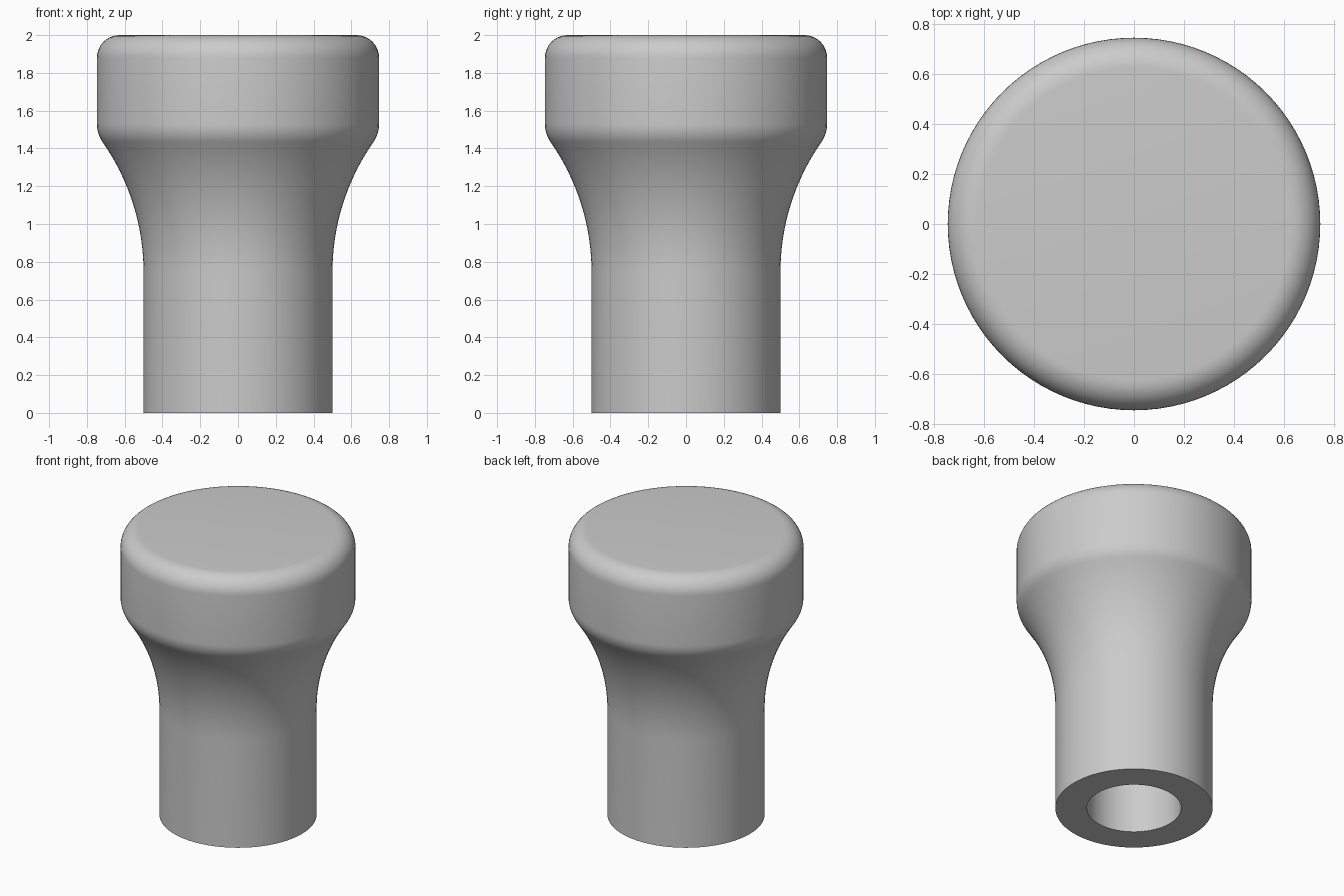
import bpy, bmesh, math

if "Cube" in bpy.data.objects:
    bpy.data.objects.remove(bpy.data.objects["Cube"])

SEGMENTS = 96
STEM_R, HEAD_R, BORE_R = 0.5, 0.747, 0.3
HEIGHT, BORE_DEPTH = 2.0, 1.0
FLARE_R, LIP_R, TOP_R = 1.2, 0.17, 0.12
HEAD_BOTTOM = 1.53


def arc(cx, cz, radius, start, end, steps):
    """Points (r, z) along an arc, angles in radians."""
    return [(cx + radius * math.cos(start + (end - start) * i / steps),
             cz + radius * math.sin(start + (end - start) * i / steps))
            for i in range(steps + 1)]


# Flare angle at which the concave flare meets the rounded lip tangentially
sweep = FLARE_R + LIP_R
theta = math.acos(1 - (HEAD_R - STEM_R) / sweep)
flare_z = HEAD_BOTTOM - sweep * math.sin(theta)

# Half section: blind bore, base ring, stem, flare, lip, rounded top
profile = [(0, BORE_DEPTH), (BORE_R, BORE_DEPTH), (BORE_R, 0), (STEM_R, 0)]
profile += arc(STEM_R + FLARE_R, flare_z, FLARE_R, math.pi, math.pi - theta, 16)
profile += arc(HEAD_R - LIP_R, HEAD_BOTTOM, LIP_R, -theta, 0, 8)[1:]
profile += arc(HEAD_R - TOP_R, HEIGHT - TOP_R, TOP_R, 0, math.pi / 2, 10)
profile.append((0, HEIGHT))

# Revolve the section
bm = bmesh.new()
verts = [bm.verts.new((r, 0, z)) for r, z in profile]
edges = [bm.edges.new(pair) for pair in zip(verts, verts[1:])]
bmesh.ops.spin(bm, geom=verts + edges, cent=(0, 0, 0), axis=(0, 0, 1),
               angle=math.tau, steps=SEGMENTS)
bmesh.ops.remove_doubles(bm, verts=bm.verts, dist=1e-4)
bmesh.ops.recalc_face_normals(bm, faces=bm.faces)
mesh = bpy.data.meshes.new("knob")
bm.to_mesh(mesh)
bm.free()

knob = bpy.data.objects.new("knob", mesh)
bpy.context.collection.objects.link(knob)

# Plain grey material
grey = bpy.data.materials.new("plain_grey")
grey.use_nodes = True
colour = (0.6, 0.6, 0.6, 1)
grey.diffuse_color = colour
grey.node_tree.nodes["Principled BSDF"].inputs["Base Color"].default_value = colour
mesh.materials.append(grey)

bpy.ops.object.select_all(action="DESELECT")
knob.select_set(True)
bpy.context.view_layer.objects.active = knob
bpy.ops.object.shade_smooth_by_angle(angle=math.radians(35))
